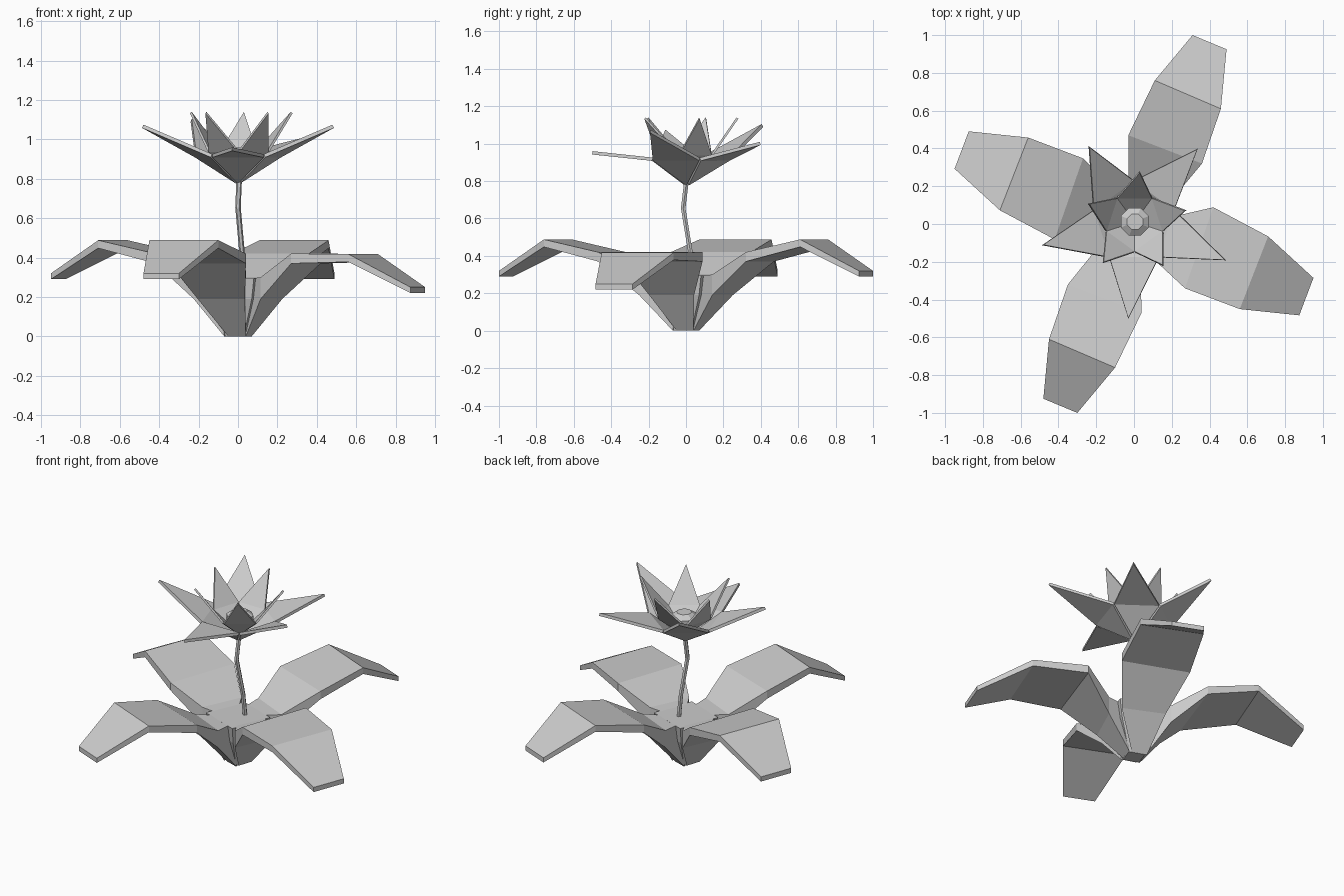
import bpy, bmesh, math

if "Cube" in bpy.data.objects:
    bpy.data.objects.remove(bpy.data.objects["Cube"])


def make(name, verts, faces):
    me = bpy.data.meshes.new(name)
    me.from_pydata([tuple(v) for v in verts], [], faces)
    bm = bmesh.new()
    bm.from_mesh(me)
    bmesh.ops.recalc_face_normals(bm, faces=bm.faces)
    bm.to_mesh(me)
    bm.free()
    ob = bpy.data.objects.new(name, me)
    bpy.context.collection.objects.link(ob)
    return ob


def skin(name, rings):
    """Closed tube through equal-sized rings of points."""
    n = len(rings[0])
    verts = [p for r in rings for p in r]
    faces = [(i * n + j, i * n + (j + 1) % n, (i + 1) * n + (j + 1) % n, (i + 1) * n + j)
             for i in range(len(rings) - 1) for j in range(n)]
    faces += [tuple(range(n)), tuple(range(len(verts) - n, len(verts)))]
    return make(name, verts, faces)


def ngon(cx, cy, z, r, n, start=0):
    return [(cx + r * math.cos(start + math.tau * k / n),
             cy + r * math.sin(start + math.tau * k / n), z) for k in range(n)]


# Leaf rows from root to tip: left x, y, right x, y, underside z, upper z
ROWS = [(-.04, .07, .05, .04, 0, .29),
        (-.03, .25, .21, .14, .19, .30),
        (-.03, .47, .36, .32, .37, .42),
        (.11, .76, .46, .61, .448, .488),
        (.31, 1.0, .49, .925, .29, .32)]


def leaf(name, angle, shift=(0, 0), drop=0, widen=1):
    c, s = round(math.cos(angle)), round(math.sin(angle))
    rings = []
    for i, (lx, ly, rx, ry, z0, z1) in enumerate(ROWS):
        d = drop if i > 2 else 0
        k = min(i, 2) / 2

        def place(x, y, z):
            if i > 1:
                x = .285 + (x - .285) * widen
            return (x * c - y * s + shift[0] * k, x * s + y * c + shift[1] * k, z - d)
        rings.append([place(lx, ly, z0), place(rx, ry, z0),
                      place(rx, ry, z1), place(lx, ly, z1)])
    skin(name, rings)


# Four arching leaves
leaf("back_leaf", 0)
leaf("left_leaf", math.pi / 2, (.05, -.02), widen=1.1)
leaf("front_leaf", math.pi, (.01, 0))
leaf("right_leaf", -math.pi / 2, (-.05, .027), .07, 1.1)

# Solid tapered core where the leaves meet
turn = math.radians(45 - 20)
skin("leaf_core", [ngon(0, 0, z, r, 4, turn) for z, r in ((0, .07), (.19, .165), (.295, .19))])

# Bent stem
path = [(.03, .035, .25), (.02, .022, .43), (0, -.015, .655), (.007, .005, .82)]
skin("stem", [ngon(x, y, z, .014, 6) for x, y, z in path])


def petals(name, tips, corner_r, corner_z, root, turn, thick):
    """Ring of pointed petals sharing corners, folded up from one root."""
    n = len(tips)
    for i, tip in enumerate(tips):
        a = math.radians(turn) + math.tau * i / n
        cs = [(root[0] + corner_r * math.cos(a + d), root[1] + corner_r * math.sin(a + d), corner_z)
              for d in (-math.pi / n, math.pi / n)]
        ob = make(f"{name}_{i + 1}", [root, cs[0], tip, cs[1]], [(0, 1, 3), (1, 2, 3)])
        m = ob.modifiers.new("thickness", 'SOLIDIFY')
        m.thickness = thick
        m.offset = -1


# Outer and inner petals, anticlockwise from the front right
petals("outer_petal", [(.48, -.19, 1.075), (.335, .395, 1.01), (-.235, .405, 1.105),
                       (-.48, -.11, 1.075), (-.03, -.5, .96)],
       .222, .925, (0, .005, .79), -18, .018)
petals("inner_petal", [(.15, -.215, 1.14), (.268, .07, 1.14), (.03, .27, 1.14),
                       (-.235, .105, 1.14), (-.16, -.2, 1.14)],
       .155, .945, (.003, .01, .82), -54, .012)

# Eight-sided flower centre
skin("flower_centre", [ngon(.005, .012, z, r, 8, math.pi / 8)
                       for r, z in ((.045, .86), (.08, .905), (.08, .935), (.045, .96))])
